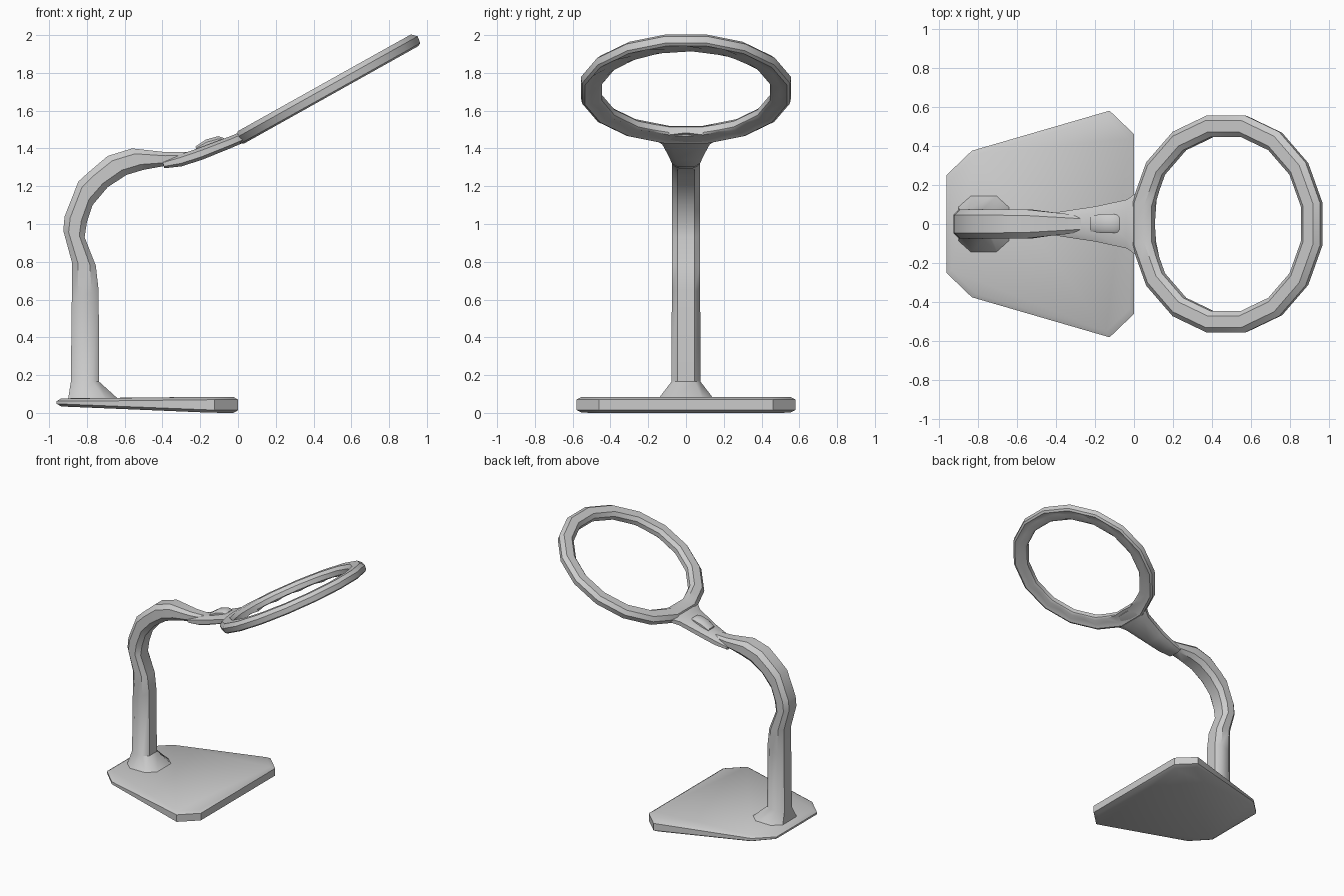
import bpy, bmesh, math
from mathutils import Vector, Matrix

if "Cube" in bpy.data.objects:
    bpy.data.objects.remove(bpy.data.objects["Cube"])


def skin(name, rings, closed=False, angle=40):
    """Bridge matching loops of points into one surface."""
    bm = bmesh.new()
    loops = [[bm.verts.new(p) for p in r] for r in rings]
    n = len(loops[0])
    pairs = list(zip(loops, loops[1:]))
    if closed:
        pairs.append((loops[-1], loops[0]))
    else:
        bm.faces.new(loops[0])
        bm.faces.new(loops[-1])
    for a, b in pairs:
        for i in range(n):
            j = (i + 1) % n
            bm.faces.new((a[i], a[j], b[j], b[i]))
    bmesh.ops.recalc_face_normals(bm, faces=bm.faces)
    me = bpy.data.meshes.new(name)
    bm.to_mesh(me)
    bm.free()
    ob = bpy.data.objects.new(name, me)
    bpy.context.collection.objects.link(ob)
    bpy.ops.object.select_all(action='DESELECT')
    ob.select_set(True)
    bpy.context.view_layer.objects.active = ob
    bpy.ops.object.shade_smooth_by_angle(angle=math.radians(angle))
    return ob


OCT = [(1, -.5), (1, .5), (.6, 1), (-.6, 1), (-1, .5), (-1, -.5), (-.6, -1), (.6, -1)]


def tube(name, stations, section=OCT, yc=0.0):
    """Each station: outer x, outer z, inner x, inner z, half width in y."""
    rings = []
    for ox, oz, ix, iz, hw in stations:
        o, i = Vector((ox, 0, oz)), Vector((ix, 0, iz))
        mid, half = (o + i) / 2, (o - i) / 2
        rings.append([mid + half * t + Vector((0, yc + s * hw, 0)) for s, t in section])
    return skin(name, rings)


# Base plate: tapered octagon, thinner at the narrow end
right = [(-.96, .25), (-.83, .375), (-.125, .58), (0, .46)]
outline = right + [(x, -y) for x, y in reversed(right)]


def low(x):
    return max(0.0, 0.034 * (-x - 0.1) / 0.86)


def plate_loop(scale, z):
    return [((x + .48) * scale - .48, y * scale, z(x)) for x, y in outline]


skin("base", [
    plate_loop(.95, low),
    plate_loop(1, lambda x: low(x) + .014),
    plate_loop(1, lambda x: .07 - .008 * (x < -.8)),
    plate_loop(.95, lambda x: .085 - .008 * (x < -.8)),
])

# Curved stem with a flared foot
tube("stem", [
    (-.90, .07, -.63, .07, .15),
    (-.885, .165, -.735, .165, .077),
    (-.88, .60, -.738, .65, .075),
    (-.88, .80, -.753, .78, .075),
    (-.925, .965, -.812, .93, .075),
    (-.918, 1.04, -.80, 1.01, .075),
    (-.845, 1.225, -.77, 1.10, .075),
    (-.79, 1.275, -.69, 1.195, .075),
    (-.69, 1.36, -.59, 1.26, .075),
    (-.56, 1.40, -.50, 1.287, .073),
    (-.38, 1.38, -.40, 1.305, .056),
    (-.27, 1.38, -.30, 1.32, .045),
])

# Flattened arm widening into the head
tube("arm", [
    (-.40, 1.335, -.39, 1.295, .06),
    (-.30, 1.37, -.30, 1.305, .075),
    (-.20, 1.405, -.19, 1.34, .09),
    (-.04, 1.465, -.03, 1.405, .125),
    (.03, 1.495, .05, 1.44, .175),
    (.075, 1.505, .09, 1.465, .165),
])

# Small switch on the arm
tube("switch", [
    (-.225, 1.41, -.215, 1.375, .04),
    (-.17, 1.447, -.16, 1.39, .048),
    (-.105, 1.465, -.09, 1.41, .048),
    (-.075, 1.455, -.07, 1.42, .042),
], yc=.002)

# Tilted ring head, sixteen sides with shallow dents underneath
SIDES = 16
place = Matrix.Translation((.475, 0, 1.716)) @ Matrix.Rotation(math.radians(-29.2), 4, 'Y')
rings = []
for k in range(SIDES * 2):
    a = math.pi * (k + 1) / SIDES
    mid = k % 2 == 1
    f = math.cos(math.pi / SIDES) if mid else 1.0
    dent = .022 if mid else 0.0
    profile = [(.45, .012), (.475, .036), (.535, .036), (.562, .010), (.556, -.028),
               (.54, -.037), (.505, -.037 + dent), (.465, -.037 + dent * .6), (.45, -.022)]
    loop = []
    for i, (r, h) in enumerate(profile):
        u, v = r * f * math.cos(a), r * f * math.sin(a) * 1.01
        if i in (0, 7, 8):
            u = max(u, -.435)
        loop.append(place @ Vector((u, v, h)))
    rings.append(loop)
skin("ring_head", rings, closed=True)
